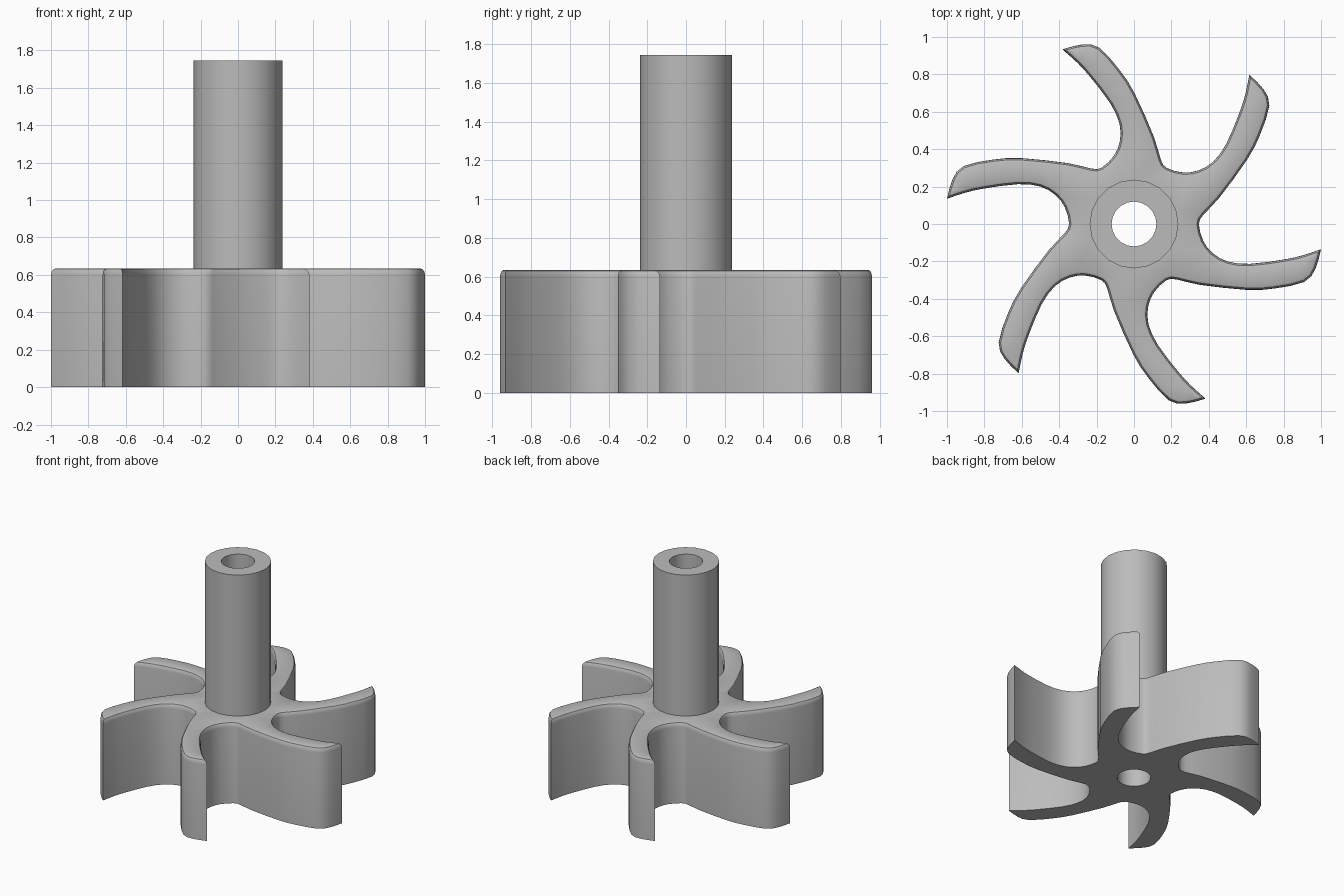
import bpy, bmesh, math
from mathutils import Vector, Matrix

cube = bpy.data.objects.get("Cube")
if cube:
    bpy.data.objects.remove(cube, do_unlink=True)

BLADES = 6
SIDES = 20
ROTOR_TOP, SHAFT_TOP = 0.635, 1.745
SHAFT_R, BORE_R = 0.237, 0.12

grey = bpy.data.materials.new("plain grey")
grey.use_nodes = True
grey.diffuse_color = (0.5, 0.5, 0.5, 1)
grey.node_tree.nodes["Principled BSDF"].inputs["Base Color"].default_value = (0.5, 0.5, 0.5, 1)


def finish(bm, name):
    bmesh.ops.recalc_face_normals(bm, faces=bm.faces)
    mesh = bpy.data.meshes.new(name)
    bm.to_mesh(mesh)
    bm.free()
    mesh.materials.append(grey)
    mesh.shade_smooth()
    mesh.set_sharp_from_angle(angle=math.radians(32))
    obj = bpy.data.objects.new(name, mesh)
    bpy.context.collection.objects.link(obj)
    return obj


def add_loop(bm, points, z):
    """Add a closed ring of vertices and edges at one height."""
    verts = [bm.verts.new((p.x, p.y, z)) for p in points]
    edges = [bm.edges.new((a, b)) for a, b in zip(verts, verts[1:] + verts[:1])]
    return verts, edges


def bridge(bm, low, high):
    n = len(low)
    for i in range(n):
        j = (i + 1) % n
        bm.faces.new((low[i], low[j], high[j], high[i]))


def circle(radius):
    steps = [2 * math.pi * i / SIDES for i in range(SIDES)]
    return [Vector((radius * math.cos(a), radius * math.sin(a))) for a in steps]


def spline(points, cuts):
    """Smooth curve through the points, leaving out the last one."""
    ext = [2 * points[0] - points[1]] + points + [2 * points[-1] - points[-2]]
    out = []
    for a, b, c, d in zip(ext, ext[1:], ext[2:], ext[3:]):
        for k in range(cuts):
            t = k / cuts
            out.append(b + 0.5 * t * (c - a + t * (2 * a - 5 * b + 4 * c - d
                                                  + t * (3 * (b - c) + d - a))))
    return out


def inset(points, dist):
    """Move a counter-clockwise outline inwards with mitred corners."""
    out = []
    for i, p in enumerate(points):
        d1 = (p - points[i - 1]).normalized()
        d2 = (points[(i + 1) % len(points)] - p).normalized()
        n1, n2 = Vector((-d1.y, d1.x)), Vector((-d2.y, d2.x))
        out.append(p + (n1 + n2) * dist / (1 + n1.dot(n2)))
    return out


# One curved blade: inner edge from its tip, valley, then the next outer edge
inner = [Vector(p) for p in ((1.0, -0.135), (0.9, -0.168), (0.8, -0.19), (0.62, -0.213),
                             (0.5, -0.2), (0.42, -0.155), (0.37, -0.09), (0.347, 0))]
outer = [Vector(p) for p in ((0.23, -0.297), (0.35, -0.325), (0.6, -0.352), (0.75, -0.345),
                             (0.91, -0.31), (0.97, -0.24), (1.0, -0.135))]
turn = Matrix.Rotation(2 * math.pi / BLADES, 2)
sector = spline(inner + [turn @ p for p in outer], 2)
outline = []
for i in range(BLADES):
    spin = Matrix.Rotation(2 * math.pi * i / BLADES, 2)
    outline += [spin @ p for p in sector]

# Rotor: straight walls, rounded upper rim, flat top and bottom around the hub
bm = bmesh.new()
base, base_edges = add_loop(bm, outline, 0)
below = base
for k in range(4):
    a = math.radians(30 * k)
    ring, ring_edges = add_loop(bm, inset(outline, 0.02 * (1 - math.cos(a))),
                                ROTOR_TOP - 0.035 * (1 - math.sin(a)))
    bridge(bm, below, ring)
    below = ring
for edges, radius, z in ((base_edges, BORE_R, 0), (ring_edges, SHAFT_R, ROTOR_TOP)):
    hub_edges = add_loop(bm, circle(radius), z)[1]
    bmesh.ops.triangle_fill(bm, edges=edges + hub_edges, use_beauty=True)
finish(bm, "rotor_blades")

# Hollow shaft with a bore running through the rotor
bm = bmesh.new()
profile = ((SHAFT_R, ROTOR_TOP), (SHAFT_R, SHAFT_TOP), (BORE_R, SHAFT_TOP), (BORE_R, 0))
rings = [add_loop(bm, circle(r), z)[0] for r, z in profile]
for low, high in zip(rings, rings[1:]):
    bridge(bm, low, high)
finish(bm, "hollow_shaft")
